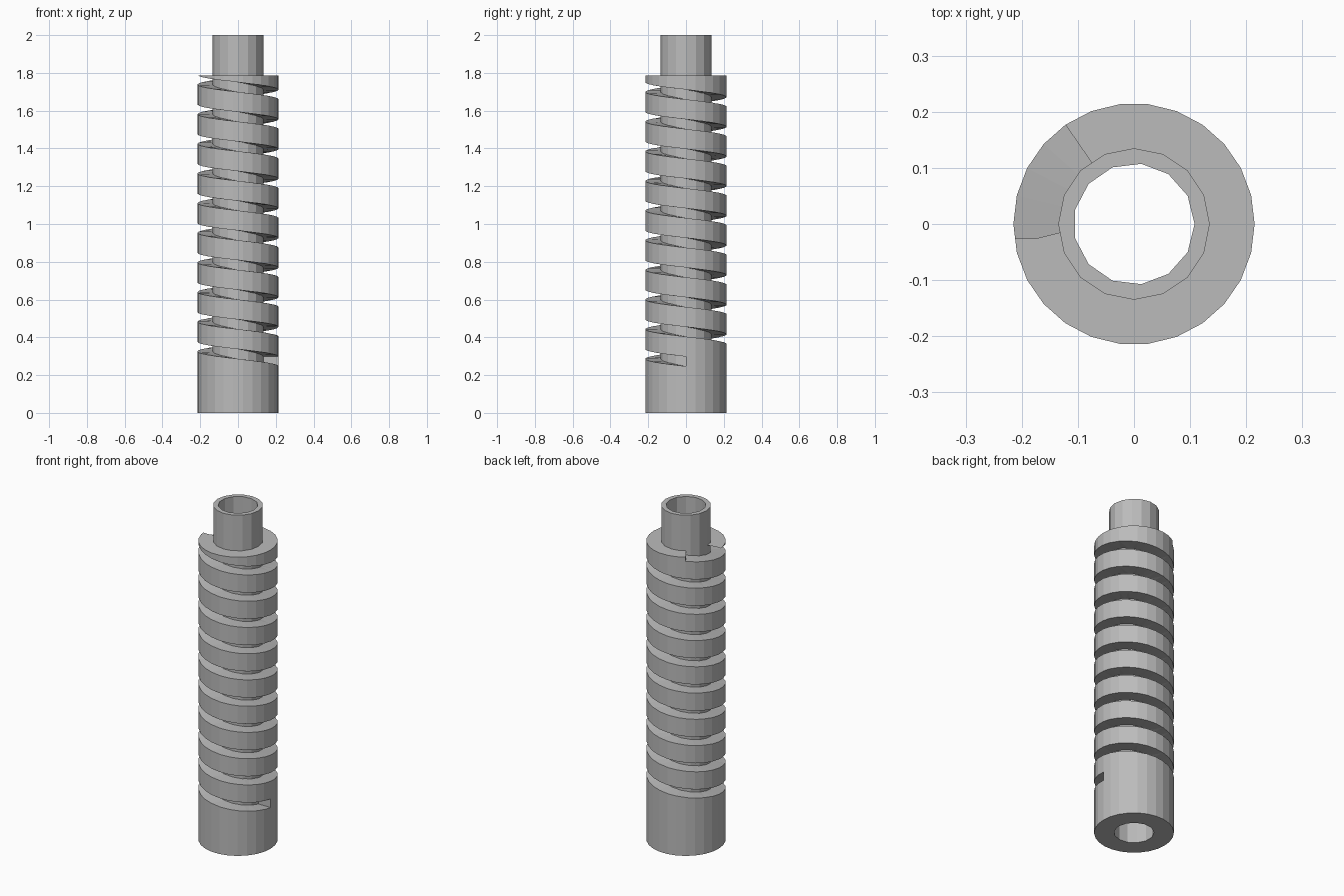
import bpy, bmesh, math

SIDES = 26            # facets of the thick barrel
R_OUT, R_NECK, R_BORE = 0.215, 0.135, 0.108
SHOULDER, HEIGHT = 1.787, 2.0
PITCH, GROOVE_H, GROOVE_Z = 0.157, 0.051, 0.247
STEPS = 9 * SIDES + 17

cube = bpy.data.objects.get("Cube")
if cube:
    bpy.data.objects.remove(cube, do_unlink=True)

grey = bpy.data.materials.new("plain_grey")
grey.use_nodes = True
colour = (0.5, 0.5, 0.5, 1)
grey.diffuse_color = colour
grey.node_tree.nodes["Principled BSDF"].inputs["Base Color"].default_value = colour


def make_object(name, bm):
    bmesh.ops.recalc_face_normals(bm, faces=bm.faces)
    mesh = bpy.data.meshes.new(name)
    bm.to_mesh(mesh)
    bm.free()
    mesh.materials.append(grey)
    obj = bpy.data.objects.new(name, mesh)
    bpy.context.collection.objects.link(obj)
    return obj


def prism(name, radius, sides, low, high):
    """Upright regular prism with a corner on +x."""
    bm = bmesh.new()
    ring = [bm.verts.new((radius * math.cos(math.tau * i / sides),
                          radius * math.sin(math.tau * i / sides), low))
            for i in range(sides)]
    base = bm.faces.new(ring)
    top = bmesh.ops.extrude_face_region(bm, geom=[base])["geom"]
    for v in top:
        if isinstance(v, bmesh.types.BMVert):
            v.co.z = high
    return make_object(name, bm)


def spiral(name, inner, outer):
    """Rectangular section swept up a helix, turning from +x towards the front."""
    bm = bmesh.new()
    rings = []
    for i in range(STEPS + 1):
        a = -math.tau * i / SIDES
        z = GROOVE_Z + PITCH * i / SIDES
        rings.append([bm.verts.new((r * math.cos(a), r * math.sin(a), z + h))
                      for r, h in ((inner, 0), (outer, 0),
                                   (outer, GROOVE_H), (inner, GROOVE_H))])
    for p, q in zip(rings, rings[1:]):
        for k in range(4):
            n = (k + 1) % 4
            bm.faces.new((p[k], p[n], q[n], q[k]))
    bm.faces.new(rings[0])
    bm.faces.new(rings[-1])
    return make_object(name, bm)


# Barrel, with the spiral groove cut, the neck joined and the bore drilled
barrel = prism("threaded_barrel", R_OUT, SIDES, 0, SHOULDER)
tools = [
    (spiral("groove_cutter", 0.12, 0.26), 'DIFFERENCE'),
    (prism("neck_core", R_NECK, 16, 0.1, HEIGHT), 'UNION'),
    (prism("bore_cutter", R_BORE, 13, -0.1, HEIGHT + 0.1), 'DIFFERENCE'),
]
for tool, operation in tools:
    tool.hide_render = True
    mod = barrel.modifiers.new(tool.name, 'BOOLEAN')
    mod.operation = operation
    mod.solver = 'EXACT'
    mod.object = tool

# Bake the cuts and drop the helpers
bpy.context.view_layer.update()
graph = bpy.context.evaluated_depsgraph_get()
baked = bpy.data.meshes.new_from_object(barrel.evaluated_get(graph))
barrel.modifiers.clear()
barrel.data = baked
for tool, _ in tools:
    bpy.data.objects.remove(tool, do_unlink=True)
baked.materials.clear()
baked.materials.append(grey)
for face in baked.polygons:
    face.material_index = 0
    face.use_smooth = False
